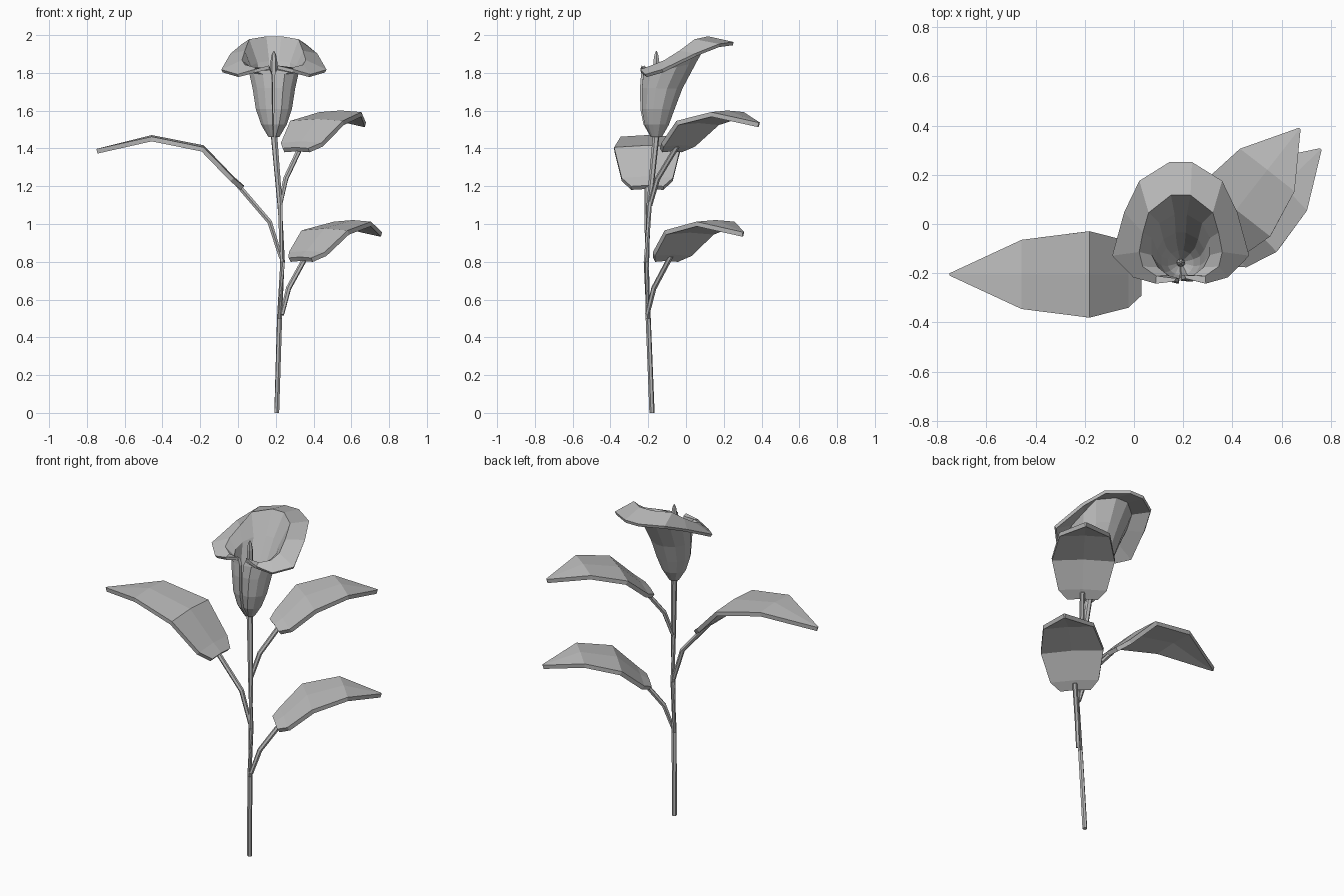
import bpy
from math import sin, cos, radians, tau
from mathutils import Vector

cube = bpy.data.objects.get("Cube")
if cube:
    bpy.data.objects.remove(cube)

grey = bpy.data.materials.new("plain grey")
grey.use_nodes = True
grey.diffuse_color = (0.5, 0.5, 0.5, 1)
grey.node_tree.nodes["Principled BSDF"].inputs["Base Color"].default_value = (0.5, 0.5, 0.5, 1)


def add_object(name, verts, faces, thickness=0):
    mesh = bpy.data.meshes.new(name)
    mesh.from_pydata([tuple(v) for v in verts], [], faces)
    mesh.materials.append(grey)
    obj = bpy.data.objects.new(name, mesh)
    bpy.context.collection.objects.link(obj)
    if thickness:
        solid = obj.modifiers.new("thickness", "SOLIDIFY")
        solid.thickness = thickness
        solid.offset = 0
    return obj


def sheet(name, rows, thickness):
    """Open surface through equal rows of points."""
    n = len(rows[0])
    faces = [(i * n + j, i * n + j + 1, (i + 1) * n + j + 1, (i + 1) * n + j)
             for i in range(len(rows) - 1) for j in range(n - 1)]
    return add_object(name, [v for row in rows for v in row], faces, thickness)


def tube(name, path, radii, sides=6):
    """Capped tube along a path."""
    path = [Vector(p) for p in path]
    verts, faces = [], []
    for i, p in enumerate(path):
        along = path[min(i + 1, len(path) - 1)] - path[max(i - 1, 0)]
        turn = along.to_track_quat("Z", "Y")
        for k in range(sides):
            a = tau * k / sides
            verts.append(p + turn @ Vector((cos(a), sin(a), 0)) * radii[i])
    for i in range(len(path) - 1):
        for k in range(sides):
            m = (k + 1) % sides
            faces.append((i * sides + k, i * sides + m, (i + 1) * sides + m, (i + 1) * sides + k))
    faces.append(tuple(reversed(range(sides))))
    faces.append(tuple(range(len(verts) - sides, len(verts))))
    return add_object(name, verts, faces)


# Main stem
tube("stem", [(0.205, -0.18, 0), (0.22, -0.2, 0.5), (0.235, -0.21, 0.8),
              (0.222, -0.195, 1.1), (0.19, -0.157, 1.48)],
     [0.014, 0.014, 0.014, 0.014, 0.018])


# Leaves: profile stations are (distance from stem, height, half width)
def leaf(name, root, angle, stalk, stations):
    root = Vector(root)
    out = Vector((cos(radians(angle)), sin(radians(angle)), 0))
    side = Vector((-out.y, out.x, 0))
    up = Vector((0, 0, 1))
    path = [root] + [root + out * r + up * z for r, z in stalk]
    tube(name + "_stalk", path, [0.012] + [0.014] * len(stalk))
    rows = []
    for r, z, half in stations:
        mid = root + out * r + up * z
        crown = up * half * 0.06
        rows.append([mid - side * half, mid + crown, mid + side * half])
    sheet(name, rows, 0.025)


leaf("right_leaf", (0.228, -0.205, 0.82), 180, [(0.06, 0.19), (0.24, 0.4)],
     [(0.205, 0.37, 0.085), (0.26, 0.415, 0.135), (0.415, 0.575, 0.175),
      (0.685, 0.63, 0.14), (0.975, 0.565, 0.004)])

blade = [(0.14, 0.29, 0.085), (0.19, 0.32, 0.135), (0.32, 0.435, 0.175),
         (0.52, 0.48, 0.14), (0.73, 0.425, 0.004)]
leaf_stalk = [(0.05, 0.14), (0.18, 0.31)]
leaf("upper_left_leaf", (0.222, -0.19, 1.1), 52, leaf_stalk, blade)
leaf("lower_left_leaf", (0.232, -0.205, 0.52), 44, leaf_stalk, blade)

# Funnel flower: half rings run from the back round to the front seam
CX = 0.19
turns = [12, 45, 75, 105, 130, 155, 176]


def funnel_ring(cy, rx, ry, z, tilt=0):
    return [(rx * sin(radians(a)), cy + ry * cos(radians(a)), z + tilt * cos(radians(a)))
            for a in turns]


crease = [(0.04, 0.12, 1.985), (0.13, 0.05, 1.97), (0.155, -0.03, 1.91), (0.17, -0.11, 1.86),
          (0.155, -0.17, 1.835), (0.1, -0.212, 1.82), (0.02, -0.228, 1.82)]
rim = [(0.045, 0.25, 1.955), (0.165, 0.175, 1.945), (0.225, 0.05, 1.895), (0.275, -0.125, 1.81),
       (0.19, -0.212, 1.785), (0.1, -0.24, 1.81), (0.025, -0.234, 1.83)]
halves = [funnel_ring(-0.157, 0.022, 0.022, 1.465),
          funnel_ring(-0.157, 0.062, 0.06, 1.53),
          funnel_ring(-0.15, 0.09, 0.083, 1.61),
          funnel_ring(-0.13, 0.108, 0.105, 1.72),
          funnel_ring(-0.09, 0.13, 0.14, 1.825, 0.035),
          crease, rim]
rows = []
for half in halves:
    left = [(CX + x, y, z) for x, y, z in half]
    right = [(CX - x, y, z) for x, y, z in half]
    # the left edge tucks in behind the right one at the seam
    x, y, z = left[-1]
    left[-1] = (x - 0.005, y + 0.012, z)
    rows.append(right[::-1] + left)
sheet("flower", rows, 0.018)

# Spike in the middle of the flower
tube("flower_spike", [(CX, -0.157, z) for z in (1.48, 1.7, 1.79, 1.86, 1.895, 1.915)],
     [0.012, 0.014, 0.018, 0.018, 0.012, 0.003])
